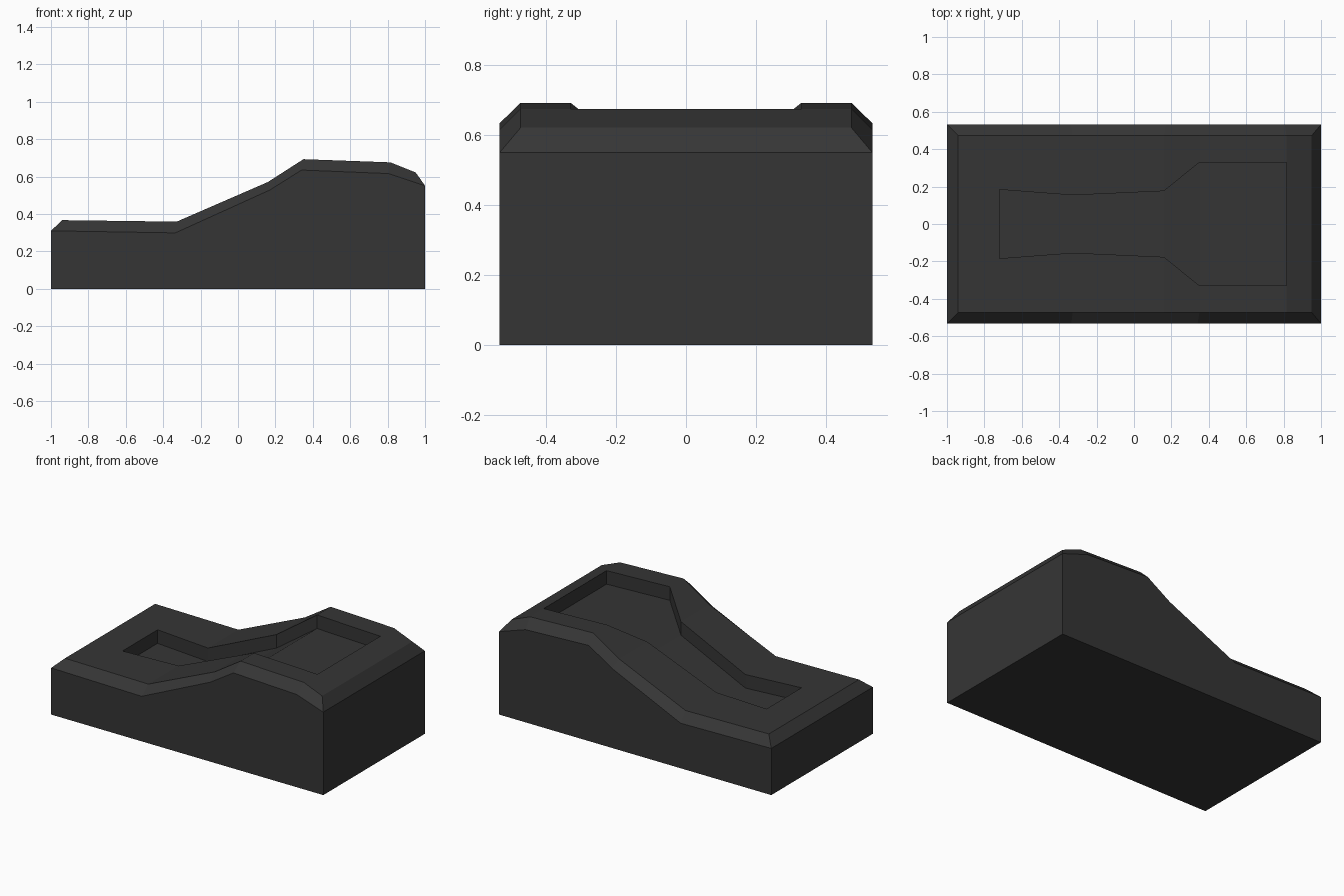
import bpy, bmesh

if "Cube" in bpy.data.objects:
    bpy.data.objects.remove(bpy.data.objects["Cube"])

grey = bpy.data.materials.new("dark_grey")
grey.diffuse_color = (0.036, 0.036, 0.036, 1)
grey.use_nodes = True
grey.node_tree.nodes["Principled BSDF"].inputs["Base Color"].default_value = grey.diffuse_color


def loft(name, sections, caps):
    """Skin closed cross-sections; caps lists the point indices of each end face."""
    bm = bmesh.new()
    rings = [[bm.verts.new(p) for p in s] for s in sections]
    n = len(rings[0])
    for a, b in zip(rings, rings[1:]):
        for i in range(n):
            j = (i + 1) % n
            bm.faces.new((a[i], a[j], b[j], b[i]))
    for ring in (rings[0], rings[-1]):
        for cap in caps:
            bm.faces.new([ring[i] for i in cap])
    bmesh.ops.recalc_face_normals(bm, faces=bm.faces)
    mesh = bpy.data.meshes.new(name)
    bm.to_mesh(mesh)
    bm.free()
    mesh.materials.append(grey)
    obj = bpy.data.objects.new(name, mesh)
    bpy.context.collection.objects.link(obj)
    return obj


# Sloped block with chamfered rim: (outer x, outer z, inner x, inner z)
YO, YI = 0.533, 0.473
stations = [(-1, 0.31, -0.94, 0.367), (-0.335, 0.299, -0.328, 0.359),
            (0.17, 0.528, 0.16, 0.571), (0.34, 0.635, 0.35, 0.693),
            (0.806, 0.616, 0.815, 0.676), (1, 0.551, 0.95, 0.622)]
body = loft("sloped_block",
            [[(xo, -YO, 0), (xo, -YO, zo), (xi, -YI, zi),
              (xi, YI, zi), (xo, YO, zo), (xo, YO, 0)]
             for xo, zo, xi, zi in stations],
            [(0, 1, 4, 5), (1, 2, 3, 4)])

# Recess that follows the slope: (x, half width, rim z)
DEPTH = 0.09
outline = [(-0.72, 0.184, 0.364), (-0.328, 0.154, 0.359), (0.16, 0.176, 0.571),
           (0.35, 0.33, 0.693), (0.815, 0.33, 0.676)]
cutter = loft("recess_cutter",
              [[(x, -w, z - DEPTH), (x, w, z - DEPTH), (x, w, 1), (x, -w, 1)]
               for x, w, z in outline],
              [(0, 1, 2, 3)])
cutter.hide_render = True

# Cut the recess and discard the cutter
mod = body.modifiers.new("recess", 'BOOLEAN')
mod.operation = 'DIFFERENCE'
mod.solver = 'EXACT'
mod.object = cutter
bpy.context.view_layer.objects.active = body
body.select_set(True)
bpy.ops.object.modifier_apply(modifier=mod.name)
bpy.data.objects.remove(cutter)
